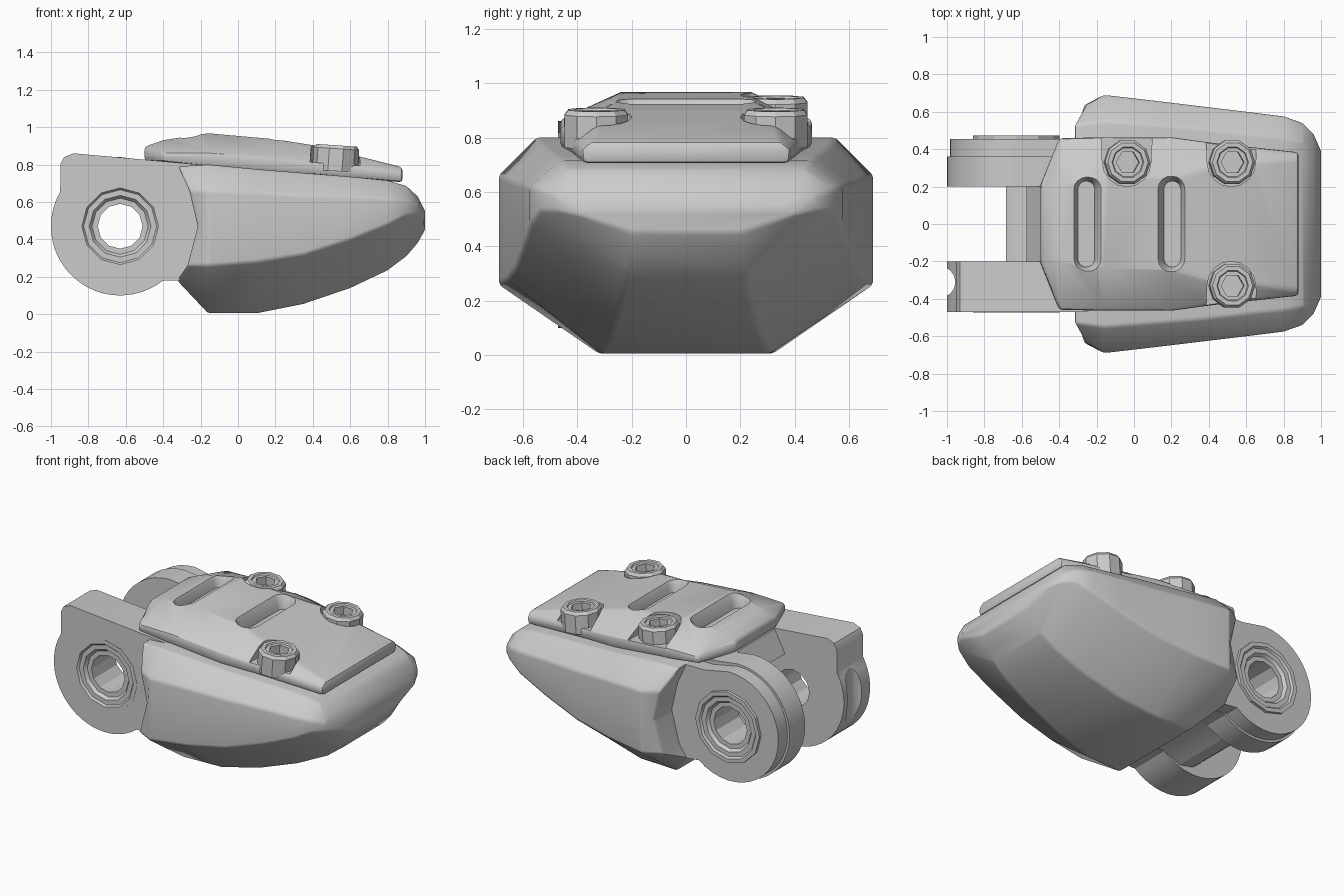
import bpy, bmesh, math
from mathutils import Matrix, Vector

if "Cube" in bpy.data.objects:
    bpy.data.objects.remove(bpy.data.objects["Cube"])

HX, HZ = -0.63, 0.47          # hinge axis
TO_Y = Matrix.Rotation(math.radians(-90), 4, 'X')   # z axis -> +y
TO_NEG_Y = Matrix.Rotation(math.radians(90), 4, 'X')


def finish(name, bm):
    bmesh.ops.remove_doubles(bm, verts=bm.verts, dist=1e-5)
    bmesh.ops.recalc_face_normals(bm, faces=bm.faces)
    me = bpy.data.meshes.new(name)
    bm.to_mesh(me)
    bm.free()
    ob = bpy.data.objects.new(name, me)
    bpy.context.collection.objects.link(ob)
    return ob


def bake(ob):
    dg = bpy.context.evaluated_depsgraph_get()
    me = bpy.data.meshes.new_from_object(ob.evaluated_get(dg))
    ob.modifiers.clear()
    ob.data = me


def bevel(ob, width, segments=2, angle=30):
    m = ob.modifiers.new("bevel", 'BEVEL')
    m.width, m.segments, m.angle_limit = width, segments, math.radians(angle)
    m.limit_method = 'ANGLE'
    bake(ob)


def cut(ob, *cutters):
    for c in cutters:
        c.hide_render = True
        m = ob.modifiers.new("cut", 'BOOLEAN')
        m.operation, m.object, m.solver = 'DIFFERENCE', c, 'EXACT'
        bake(ob)
        bpy.data.objects.remove(c)


def loft(name, sections):
    """Skin sections given as right-half points (x, y, z), top to bottom."""
    bm = bmesh.new()
    k = len(sections[0])
    rings = []
    for s in sections:
        pts = list(s) + [(x, -y, z) for x, y, z in reversed(s)]
        rings.append([bm.verts.new(p) for p in pts])
    for a, b in zip(rings, rings[1:]):
        for i in range(2 * k):
            j = (i + 1) % (2 * k)
            bm.faces.new((a[i], a[j], b[j], b[i]))
    for r in (rings[0], rings[-1]):
        for i in range(k - 1):
            bm.faces.new((r[i], r[i + 1], r[2 * k - 2 - i], r[2 * k - 1 - i]))
    return finish(name, bm)


def prism(name, pts, vec, scale=1.0):
    """Extrude a planar outline along vec, optionally scaling the far end."""
    bm = bmesh.new()
    vs = [bm.verts.new(p) for p in pts]
    f = bm.faces.new(vs)
    r = bmesh.ops.extrude_face_region(bm, geom=[f])
    for v in r['geom']:
        if isinstance(v, bmesh.types.BMVert):
            v.co += Vector(vec)
    return finish(name, bm)


def lathe(name, prof, n, mat, closed=False):
    bm = bmesh.new()
    rings = [[bm.verts.new(mat @ Vector((r * math.cos(2 * math.pi * i / n), r * math.sin(2 * math.pi * i / n), h)))
              for i in range(n)] for r, h in prof]
    pairs = list(zip(rings, rings[1:])) + ([(rings[-1], rings[0])] if closed else [])
    for a, b in pairs:
        for i in range(n):
            j = (i + 1) % n
            bm.faces.new((a[i], a[j], b[j], b[i]))
    if not closed:
        bm.faces.new(rings[0])
        bm.faces.new(rings[-1])
    return finish(name, bm)


def cyl(r, h0, h1, n, mat):
    return lathe("cutter", [(r, h0), (r, h1)], n, mat)


def arc(r, a0, a1, n, y):
    return [(HX + r * math.cos(math.radians(a0 + (a1 - a0) * i / n)), y,
             HZ + r * math.sin(math.radians(a0 + (a1 - a0) * i / n))) for i in range(n + 1)]


# main shell: chamfered octagonal body with hollowed rear and round nose
body = [[(-.32, .53, .79), (-.26, .635, .66), (-.215, .635, .47), (-.27, .635, .26), (-.325, .45, .18)]]
for x, zt, zu, zl, zb, w, wt, wb in [
        (-.16, .80, .66, .26, .005, .69, .55, .32), (.1, .775, .65, .28, .005, .66, .53, .31),
        (.35, .755, .635, .32, .055, .63, .51, .28), (.6, .735, .63, .40, .14, .60, .48, .25),
        (.8, .715, .62, .48, .235, .575, .46, .23), (.9, .685, .61, .53, .31, .54, .44, .22),
        (.96, .63, .585, .53, .38, .48, .42, .21), (1.0, .55, .54, .51, .45, .39, .36, .2)]:
    body.append([(x, wt, zt), (x, w, zu), (x, w, (zu + zl) / 2), (x, w, zl), (x, wb, zb)])
shell = loft("toe_shell", body)
bevel(shell, .03, 3, 28)

# hinge arms: front one with square top block, rear one round
tail = [(-.1, 0, .79), (-.1, 0, .2), (-.32, 0, .18)]


def arm(name, y0, y1, top, r=.37, end=-270):
    pts = [(x, y0, z) for x, _, z in tail] + arc(r, -52, end, 24, y0) + [(x, y0, z) for x, z in top]
    return prism(name, pts, (0, y1 - y0, 0))


front_arm = arm("front_hinge_arm", -.47, -.2, [(-.95, .8), (-.93, .84), (-.88, .86)], end=-210)
cut(front_arm, cyl(.225, -1, 1, 12, Matrix.Translation((HX, 0, HZ)) @ TO_Y),
    cyl(.085, .27, .66, 16, Matrix.Translation((-1.04, -.31, 0))))
back_arm = arm("back_hinge_arm", .2, .36, [(-.4, .81)])
back_disc = arm("back_hinge_disc", .36, .455, [(-.45, .79)], r=.355)
for a in (back_arm, back_disc):
    cut(a, cyl(.225, -1, 1, 12, Matrix.Translation((HX, 0, HZ)) @ TO_Y))

# stepped bushings in both arms
ring = [(.12, .2), (.12, .43), (.15, .43), (.165, .45), (.195, .45), (.205, .462), (.232, .462), (.232, .2)]
for name, rot, off in (("front_bushing", TO_NEG_Y, .01), ("back_bushing", TO_Y, .012)):
    lathe(name, [(r, h + (off if h > .2 else 0)) for r, h in ring], 12,
          Matrix.Translation((HX, 0, HZ)) @ rot, closed=True)

# cross block between the arms, hollowed around the axis
block = arc(.215, 75, -105, 12, -.21) + [(-.68, -.21, .2), (-.62, -.21, .15), (-.52, -.21, .13), (-.4, -.21, .18),
                                         (-.1, -.21, .2), (-.1, -.21, .78), (-.5, -.21, .82)]
prism("hinge_cross_block", block, (0, .42, 0))

# top plate
plate = loft("top_plate", [[(x, wt, zt), (x, w, zs), (x, w - .005, zb)] for x, w, wt, zb, zs, zt in [
    (-.5, .21, .18, .82, .865, .895), (-.40, .46, .21, .815, .865, .93), (-.16, .465, .24, .79, .865, .967),
    (.2, .465, .25, .76, .835, .935), (.42, .435, .31, .745, .81, .90), (.88, .385, .35, .705, .755, .785)]])
bevel(plate, .018, 2, 25)

# two long slots with flared rims
for sx, z in ((-.255, .875), (.205, .855)):
    bm = bmesh.new()
    rows = []
    for r, h in ((.045, z), (.056, z + .05), (.085, z + .1), (.085, z + .2)):
        rows.append([bm.verts.new((sx + r * math.cos(a), r * math.sin(a) + (.185 if i < 9 else -.185), h))
                     for i, a in [(i, math.pi * (i if i < 9 else i - 1) / 8) for i in range(18)]])
    for a, b in zip(rows, rows[1:]):
        for i in range(18):
            j = (i + 1) % 18
            bm.faces.new((a[i], a[j], b[j], b[i]))
    bm.faces.new(rows[0])
    bm.faces.new(rows[-1])
    cut(plate, finish("slot_cutter", bm))

# bolts with hex sockets, each in an open pocket of the plate
for i, (bx, by, bz) in enumerate(((-.04, .33, .84), (.52, .33, .795), (.52, -.33, .795))):
    mat = Matrix.Translation((bx, by, bz)) @ Matrix.Rotation(math.radians(4), 4, 'Y')
    s = 1 if by > 0 else -1
    pocket = [(.13 * math.cos(t * math.pi / 8), -s * .13 * math.sin(t * math.pi / 8), .008) for t in range(9)]
    pocket += [(-.145, s * .3, .008), (.145, s * .3, .008)]
    cut(plate, prism("pocket_cutter", [mat @ Vector(p) for p in pocket], (0, 0, .3)))
    bolt = lathe("bolt_%d" % (i + 1), [(.122, -.03), (.122, .09), (.108, .108), (.085, .108), (.08, .1)], 10, mat)
    cut(bolt, cyl(.062, .045, .2, 6, mat))

# smooth shading with sharp edges kept
for ob in bpy.data.objects:
    ob.select_set(True)
bpy.context.view_layer.objects.active = shell
bpy.ops.object.shade_smooth_by_angle(angle=math.radians(28))
